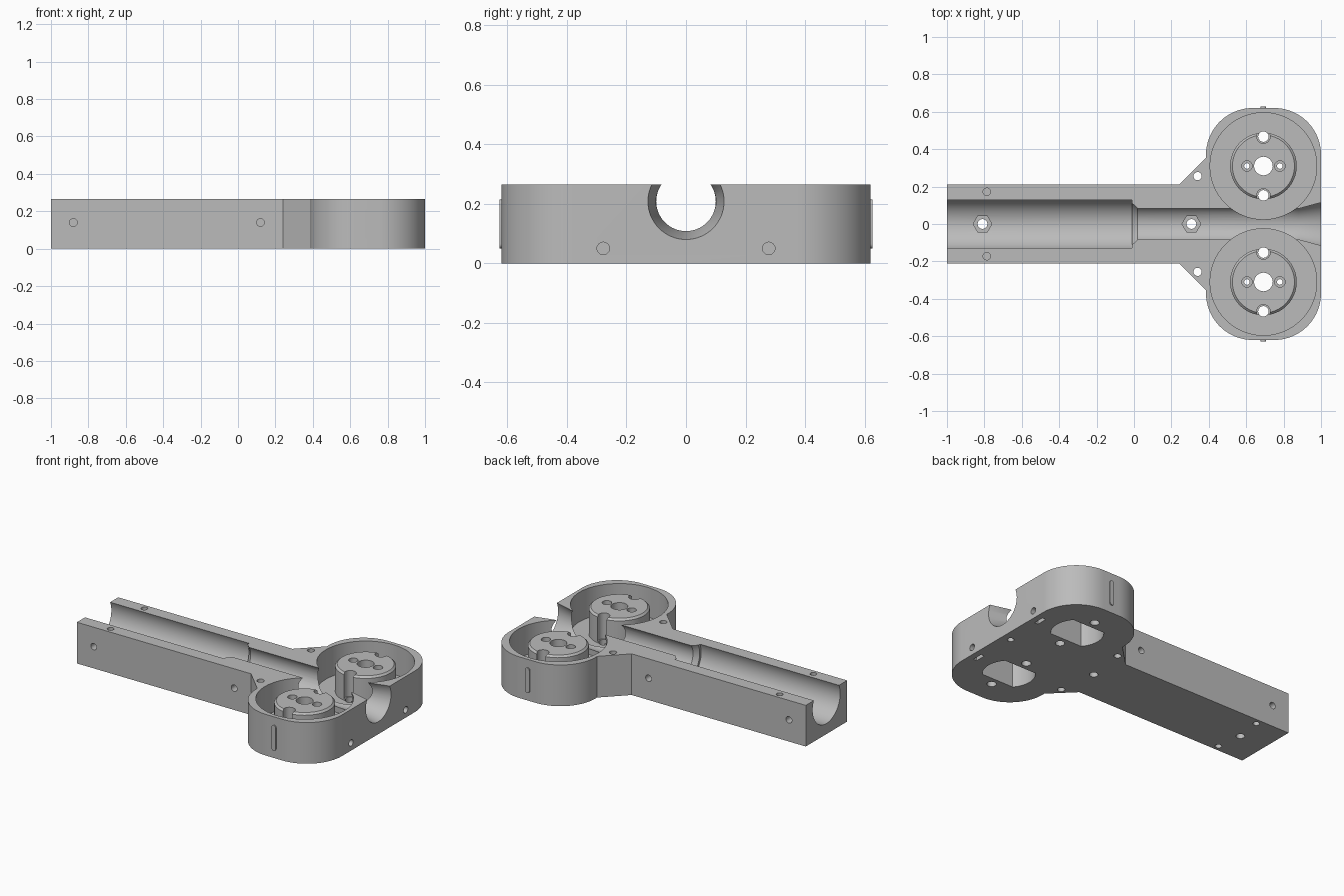
import bpy, bmesh, math
from mathutils import Matrix

old = bpy.data.objects.get("Cube")
if old:
    bpy.data.objects.remove(old, do_unlink=True)

HEIGHT = 0.265
FLOOR = 0.075
HUB_X, HUB_Y = 0.692, 0.31

grey = bpy.data.materials.new("plain grey")
grey.use_nodes = True
colour = (0.5, 0.5, 0.5, 1)
grey.diffuse_color = colour
grey.node_tree.nodes["Principled BSDF"].inputs["Base Color"].default_value = colour


def make(name, bm):
    bmesh.ops.recalc_face_normals(bm, faces=bm.faces)
    mesh = bpy.data.meshes.new(name)
    bm.to_mesh(mesh)
    bm.free()
    mesh.materials.append(grey)
    ob = bpy.data.objects.new(name, mesh)
    bpy.context.collection.objects.link(ob)
    return ob


def arc(cx, cy, r, start, end, n):
    angles = [math.radians(start + (end - start) * i / n) for i in range(n + 1)]
    return [(cx + r * math.cos(a), cy + r * math.sin(a)) for a in angles]


def circle(cx, cy, r, n=32):
    return arc(cx, cy, r, 0, 360, n)[:-1]


def prism(name, points, z0, z1, matrix=None):
    """Extrude a flat outline from z0 to z1."""
    bm = bmesh.new()
    face = bm.faces.new([bm.verts.new((x, y, z0)) for x, y in points])
    new = bmesh.ops.extrude_face_region(bm, geom=[face])["geom"]
    top = [v for v in new if isinstance(v, bmesh.types.BMVert)]
    bmesh.ops.translate(bm, verts=top, vec=(0, 0, z1 - z0))
    if matrix:
        bmesh.ops.transform(bm, matrix=matrix, verts=bm.verts)
    return make(name, bm)


def lathe(name, profile, n, matrix):
    """Closed solid of revolution about z from (z, radius) pairs."""
    bm = bmesh.new()
    rings = [[bm.verts.new((x, y, z)) for x, y in circle(0, 0, r, n)] for z, r in profile]
    for a, b in zip(rings, rings[1:]):
        for i in range(n):
            j = (i + 1) % n
            bm.faces.new((a[i], a[j], b[j], b[i]))
    bm.faces.new(rings[0])
    bm.faces.new(rings[-1])
    bmesh.ops.transform(bm, matrix=matrix, verts=bm.verts)
    return make(name, bm)


def cut(ob, cutter):
    cutter.hide_render = True
    mod = ob.modifiers.new("cut", 'BOOLEAN')
    mod.operation = 'DIFFERENCE'
    mod.solver = 'EXACT'
    mod.object = cutter
    bpy.context.view_layer.objects.active = ob
    bpy.ops.object.modifier_apply(modifier=mod.name)
    bpy.data.objects.remove(cutter, do_unlink=True)


def drill(ob, x, y, r, z0, z1):
    cut(ob, prism("drill", circle(x, y, r, 24), z0, z1))


ALONG_X = Matrix.Rotation(math.pi / 2, 4, 'Y')
ALONG_Y = Matrix.Rotation(-math.pi / 2, 4, 'X')

# Body outline: handle, flare and rounded head, mirrored across y
half = [(-1, 0.21), (0.24, 0.21)]
half += arc(0.635, 0.37, 0.25, 183.5, 90, 20) + arc(0.75, 0.37, 0.25, 90, 0, 20)
body = prism("body", half + [(x, -y) for x, y in reversed(half)], 0, HEIGHT)

# Round wheel pockets
for s in (-1, 1):
    cut(body, prism("pocket", circle(HUB_X, s * HUB_Y, 0.285, 96), FLOOR, 0.4))

# Stepped channel along the whole length
channel = [(-1.1, 0.14), (-0.01, 0.14), (-0.01, 0.125), (0.02, 0.1),
           (0.88, 0.1), (1, 0.128), (1.1, 0.151)]
cut(body, lathe("channel", channel, 64, Matrix.Translation((0, 0, 0.208)) @ ALONG_X))

# Hex nut seats with bolt holes
for x in (-0.81, 0.307):
    cut(body, prism("nut_seat", circle(x, 0, 0.05, 6), 0.05, 0.2))
    drill(body, x, 0, 0.026, -0.1, 0.1)
drill(body, 0.94, 0, 0.02, -0.1, 0.05)

for s in (-1, 1):
    # Vertical holes in the flare and handle
    drill(body, 0.34, s * 0.256, 0.022, -0.1, 0.4)
    drill(body, -0.787, s * 0.172, 0.02, -0.1, 0.06)
    drill(body, -0.787, s * 0.172, 0.02, 0.2, 0.4)
    # Side screw holes
    for x in (-0.88, 0.12):
        place = Matrix.Translation((x, s * 0.21, 0.14)) @ ALONG_Y
        cut(body, prism("side_hole", circle(0, 0, 0.021, 24), -0.06, 0.06, place))
    # End screw holes with their nut slots underneath
    place = Matrix.Translation((1, s * 0.278, 0.05)) @ ALONG_X
    cut(body, prism("end_hole", circle(0, 0, 0.021, 24), -0.08, 0.1, place))
    y = s * 0.278
    slot = [(0.935, y - 0.035), (0.96, y - 0.035), (0.96, y + 0.035), (0.935, y + 0.035)]
    cut(body, prism("nut_slot", slot, -0.1, 0.07))

parts = [body]
for s, side in ((1, "left"), (-1, "right")):
    cy = s * HUB_Y
    # Chamfered hub standing in the pocket
    hub = lathe(side + "_hub", [(FLOOR, 0.178), (0.24, 0.178), (0.252, 0.166)], 64,
                Matrix.Translation((HUB_X, cy, 0)))
    # Underside cavity with two flats
    flat = 42
    cavity = arc(HUB_X, cy, 0.155, -flat, flat, 20) + arc(HUB_X, cy, 0.155, 180 - flat, 180 + flat, 20)
    for ob in (body, hub):
        cut(ob, prism("cavity", cavity, -0.1, 0.2))
        for d in (-1, 1):
            drill(ob, HUB_X, cy + d * 0.157, 0.028, -0.1, 0.4)
    # Shaft hole, countersunk screw holes and edge notches
    drill(hub, HUB_X, cy, 0.05, 0.15, 0.4)
    for d in (-1, 1):
        drill(hub, HUB_X + d * 0.088, cy, 0.015, 0.15, 0.4)
        drill(hub, HUB_X + d * 0.088, cy, 0.028, 0.225, 0.4)
        drill(hub, HUB_X, cy + d * 0.157, 0.036, FLOOR + 0.01, 0.4)
    # Rounded rib on the outer wall
    outline = arc(0, 0.067, 0.015, 0, 180, 8) + arc(0, -0.067, 0.015, 180, 360, 8)
    place = Matrix.Translation((HUB_X, s * 0.62, 0.132)) @ ALONG_Y
    rib = prism(side + "_rib", outline, -0.007, 0.007, place)
    parts += [hub, rib]

# Smooth curved walls, keep machined edges sharp
bpy.ops.object.select_all(action='DESELECT')
for ob in parts:
    ob.select_set(True)
bpy.context.view_layer.objects.active = body
bpy.ops.object.shade_smooth_by_angle(angle=math.radians(25))
